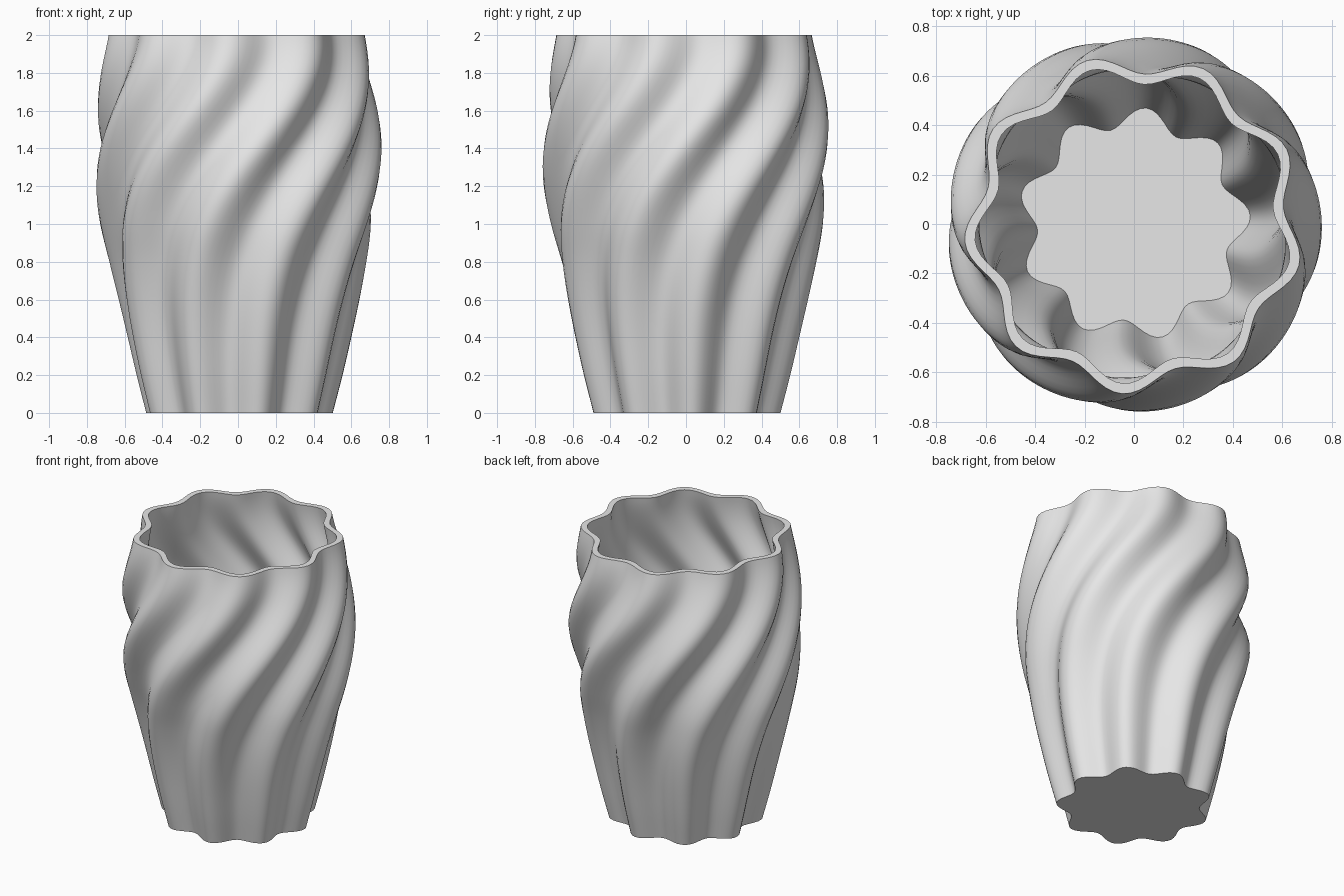
import bpy, bmesh, math

LOBES = 9
SEGMENTS = LOBES * 14
RINGS = 64
HEIGHT = 2.0
WALL = 0.042
FLOOR = 0.04
# Ridge radius at evenly spaced heights from foot to rim
RIDGE = [0.503, 0.555, 0.602, 0.647, 0.69, 0.73, 0.754, 0.76, 0.75, 0.725, 0.688]

cube = bpy.data.objects.get("Cube")
if cube:
    bpy.data.objects.remove(cube, do_unlink=True)


def ridge_radius(t):
    """Smooth interpolation through the ridge profile."""
    s = t * (len(RIDGE) - 1)
    i = min(int(s), len(RIDGE) - 2)
    f = s - i
    b, c = RIDGE[i], RIDGE[i + 1]
    a = RIDGE[i - 1] if i else 2 * b - c
    d = RIDGE[i + 2] if i + 2 < len(RIDGE) else 2 * c - b
    return b + 0.5 * f * (c - a + f * (2 * a - 5 * b + 4 * c - d + f * (3 * (b - c) + d - a)))


def twist(t):
    """Eased turn: straight foot, fast in the middle, settling at the rim."""
    u = t ** 1.75
    return math.radians(4 + 62 * u * u * (3 - 2 * u))


def add_ring(bm, z, inset):
    t = z / HEIGHT
    peak, turn = ridge_radius(t), twist(t)
    depth = 0.08 + 0.015 * math.sin(math.pi * t)
    ring = []
    for k in range(SEGMENTS):
        angle = 2 * math.pi * k / SEGMENTS
        r = peak - inset - depth * (0.5 - 0.5 * math.cos(LOBES * angle))
        ring.append(bm.verts.new((r * math.cos(angle + turn), r * math.sin(angle + turn), z)))
    return ring


bm = bmesh.new()
# Outer wall upward, then inner wall back down to the floor
rings = [add_ring(bm, HEIGHT * i / RINGS, 0) for i in range(RINGS + 1)]
rings += [add_ring(bm, HEIGHT - (HEIGHT - FLOOR) * i / RINGS, WALL) for i in range(RINGS + 1)]
for low, high in zip(rings, rings[1:]):
    for k in range(SEGMENTS):
        n = (k + 1) % SEGMENTS
        bm.faces.new((low[k], low[n], high[n], high[k]))
# Underside and inside floor
bm.faces.new(list(reversed(rings[0])))
bm.faces.new(rings[-1])
bmesh.ops.recalc_face_normals(bm, faces=bm.faces)

mesh = bpy.data.meshes.new("vase")
bm.to_mesh(mesh)
bm.free()
vase = bpy.data.objects.new("vase", mesh)
bpy.context.collection.objects.link(vase)

# Plain pale grey
color = (0.8, 0.8, 0.8, 1)
mat = bpy.data.materials.new("pale_grey")
mat.use_nodes = True
mat.diffuse_color = color
mat.node_tree.nodes["Principled BSDF"].inputs["Base Color"].default_value = color
mesh.materials.append(mat)

bpy.context.view_layer.objects.active = vase
vase.select_set(True)
bpy.ops.object.shade_smooth_by_angle(angle=math.radians(40))
